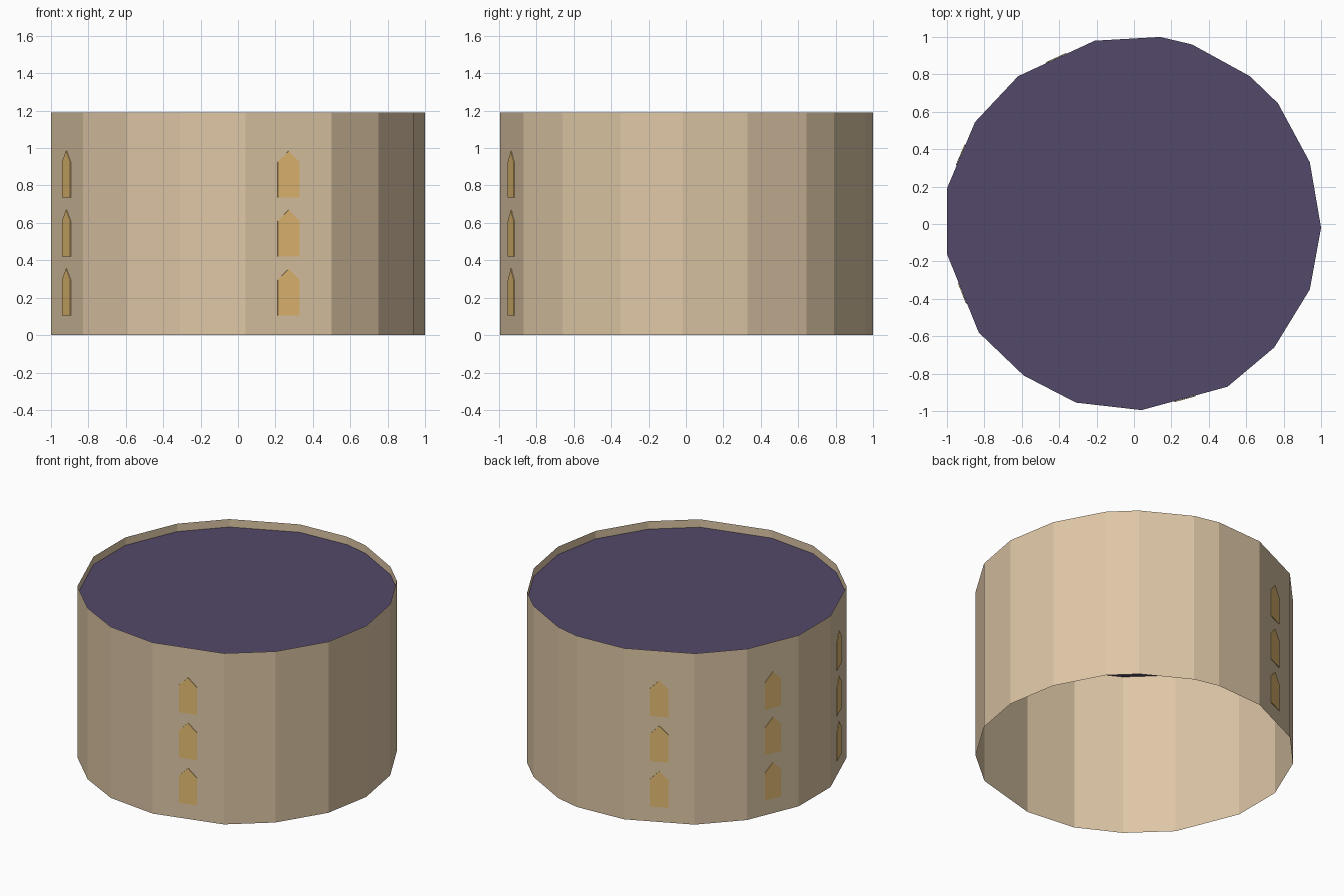
import bpy
import bmesh
from mathutils import Vector

default = bpy.data.objects.get("Cube")
if default:
    bpy.data.objects.remove(default, do_unlink=True)

HEIGHT, ROOF_Z = 1.19, 1.135

# Irregular plan of the drum, counter-clockwise
PLAN = [(1, -.02), (.94, .33), (.77, .645), (.62, .79), (.31, .96), (.14, 1),
        (-.21, .98), (-.62, .79), (-.85, .545), (-1, .19), (-1, -.16),
        (-.83, -.58), (-.59, -.81), (-.31, -.955), (.04, -.995),
        (.5, -.87), (.75, -.66), (.94, -.35)]


def material(name, rgb):
    mat = bpy.data.materials.new(name)
    mat.use_nodes = True
    mat.diffuse_color = (*rgb, 1)
    mat.node_tree.nodes["Principled BSDF"].inputs["Base Color"].default_value = (*rgb, 1)
    return mat


stone = material("sandstone", (.73, .57, .38))
slate = material("purple slate", (.087, .065, .144))
amber = material("amber window", (.78, .50, .17))


def polygon_object(name, points, mat, push=None):
    """Make one flat polygon, extruded along push when given."""
    bm = bmesh.new()
    face = bm.faces.new([bm.verts.new(p) for p in points])
    if push is not None:
        grown = bmesh.ops.extrude_face_region(bm, geom=[face], use_keep_orig=True)
        moved = [g for g in grown["geom"] if isinstance(g, bmesh.types.BMVert)]
        bmesh.ops.translate(bm, verts=moved, vec=push)
        bmesh.ops.recalc_face_normals(bm, faces=bm.faces)
    mesh = bpy.data.meshes.new(name)
    bm.to_mesh(mesh)
    bm.free()
    mesh.materials.append(mat)
    obj = bpy.data.objects.new(name, mesh)
    bpy.context.collection.objects.link(obj)
    return obj


# Wall: extruded plan, open at both ends
wall = polygon_object("wall", [(x, y, 0) for x, y in PLAN], stone, Vector((0, 0, HEIGHT)))
bm = bmesh.new()
bm.from_mesh(wall.data)
caps = [f for f in bm.faces if abs(f.normal.z) > .5]
bmesh.ops.delete(bm, geom=caps, context="FACES")
bm.to_mesh(wall.data)
bm.free()

# Roof, set just below the rim
polygon_object("roof", [(x, y, ROOF_Z) for x, y in PLAN], slate)

# Pointed windows: three storeys on four of the wall panels
HALF, SHOULDER, TIP = .06, .19, .25
for side, panel in (("front", 14), ("right", 10), ("back_right", 8), ("back", 6)):
    a = Vector((*PLAN[panel], 0))
    b = Vector((*PLAN[panel + 1], 0))
    along = (b - a).normalized()
    outward = along.cross(Vector((0, 0, 1)))
    for storey in range(3):
        base = (a + b) / 2 + outward * .001
        base.z = .105 + .315 * storey
        shape = [(-HALF, 0), (HALF, 0), (HALF, SHOULDER), (0, TIP), (-HALF, SHOULDER)]
        points = [base + along * u + Vector((0, 0, v)) for u, v in shape]
        polygon_object(f"{side}_window_{storey + 1}", points, amber, outward * .004)
